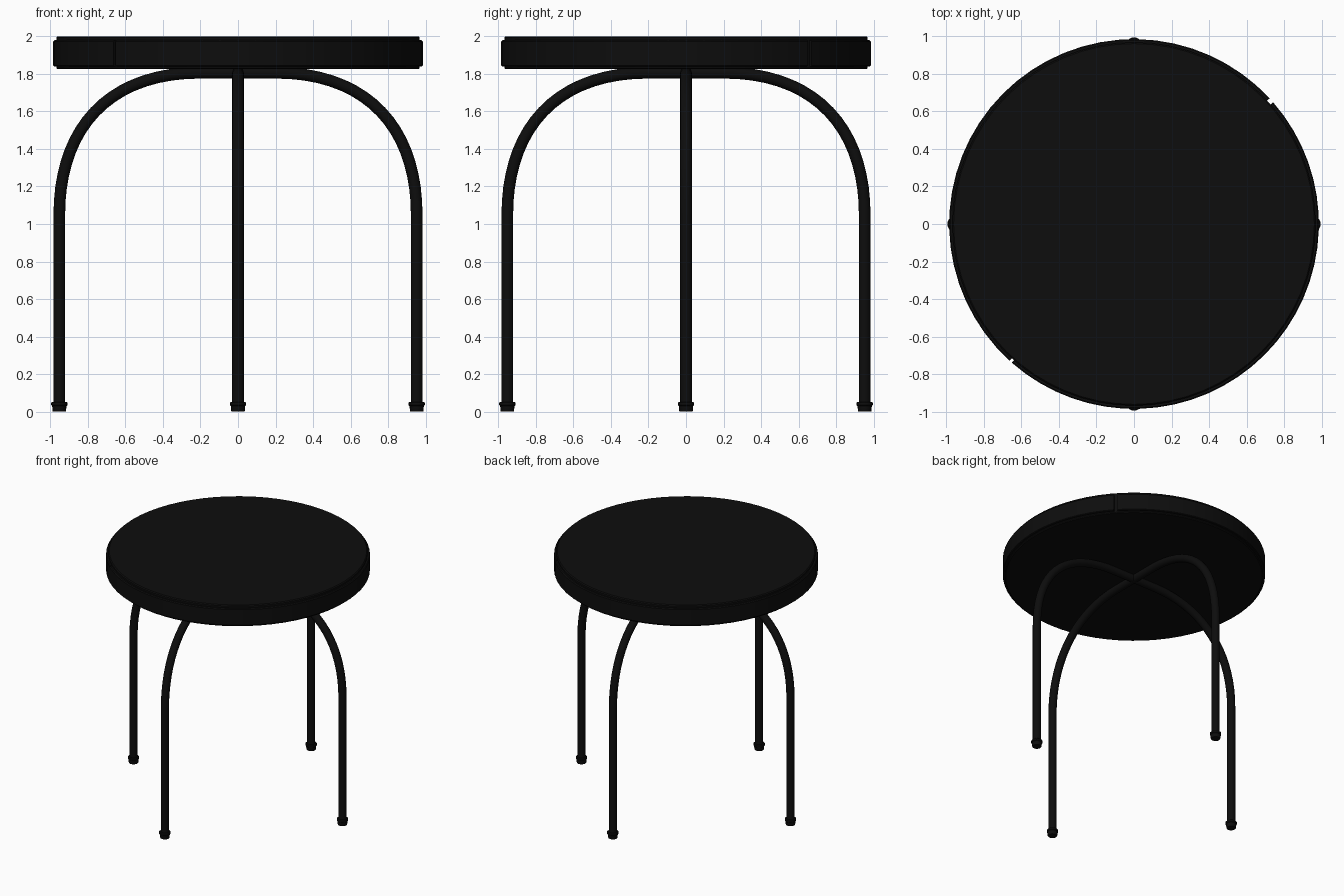
import bpy, bmesh, math
from mathutils import Vector

if "Cube" in bpy.data.objects:
    bpy.data.objects.remove(bpy.data.objects["Cube"])


def material(name, rgb):
    m = bpy.data.materials.new(name)
    m.diffuse_color = (*rgb, 1)
    m.use_nodes = True
    m.node_tree.nodes["Principled BSDF"].inputs["Base Color"].default_value = m.diffuse_color
    return m


black = material("black", (0.004, 0.004, 0.004))


def finish(obj):
    obj.data.materials.append(black)
    bpy.ops.object.select_all(action='DESELECT')
    obj.select_set(True)
    bpy.context.view_layer.objects.active = obj
    bpy.ops.object.shade_smooth_by_angle(angle=math.radians(35))
    return obj


def lathe(name, profile, loc=(0, 0, 0), steps=64, start=0, end=360, closed=False):
    """Revolve an (r, z) profile; a closed profile over a part turn gets end caps."""
    bm = bmesh.new()
    full = end - start >= 360
    rings = []
    for i in range(steps if full else steps + 1):
        a = math.radians(start + (end - start) * i / steps)
        rings.append([bm.verts.new((r * math.cos(a), r * math.sin(a), z)) for r, z in profile])
    n = len(profile)
    for i in range(steps):
        a, b = rings[i], rings[(i + 1) % len(rings)]
        for j in range(n if closed else n - 1):
            k = (j + 1) % n
            bm.faces.new((a[j], b[j], b[k], a[k]))
    if closed:
        bm.faces.new(rings[0])
        bm.faces.new(rings[-1])
    else:
        bm.faces.new([r[0] for r in rings])
        bm.faces.new([r[-1] for r in rings])
    bmesh.ops.recalc_face_normals(bm, faces=bm.faces)
    me = bpy.data.meshes.new(name)
    bm.to_mesh(me)
    bm.free()
    obj = bpy.data.objects.new(name, me)
    obj.location = loc
    bpy.context.collection.objects.link(obj)
    return finish(obj)


# round seat board
lathe("seat", [(0.962, 1.826), (0.968, 1.832), (0.968, 1.993), (0.961, 2.0)])

# edge band in two halves with small seams between them
band = [(0.96, 1.84), (0.98, 1.84), (0.985, 1.845), (0.985, 1.972), (0.979, 1.979), (0.96, 1.979)]
lathe("edge_band_back", band, steps=32, start=42.8, end=227.7, closed=True)
lathe("edge_band_front", band, steps=32, start=228.6, end=401.2, closed=True)

# two bent tube frames crossing under the seat
X, TOP, R = 0.952, 1.806, 0.031
bend = [Vector(p) for p in ((X, 1.05), (X, 1.5), (0.70, TOP), (0.2, TOP))]


def leg_path(steps=18):
    half = [(X, 0.02)]
    for i in range(steps + 1):
        t = i / steps
        p = ((1 - t) ** 3 * bend[0] + 3 * t * (1 - t) ** 2 * bend[1]
             + 3 * t * t * (1 - t) * bend[2] + t ** 3 * bend[3])
        half.append((p.x, p.y))
    return half + [(-x, z) for x, z in reversed(half)]


def tube(name, turn, sides=16):
    pts = [Vector((x, 0, z)) for x, z in leg_path()]
    bm = bmesh.new()
    rings = []
    for i, p in enumerate(pts):
        t = (pts[min(i + 1, len(pts) - 1)] - pts[max(i - 1, 0)]).normalized()
        side = Vector((0, 1, 0))
        up = t.cross(side)
        rings.append([bm.verts.new(p + R * (math.cos(a) * side + math.sin(a) * up))
                      for a in (2 * math.pi * k / sides for k in range(sides))])
    for a, b in zip(rings, rings[1:]):
        for k in range(sides):
            m = (k + 1) % sides
            bm.faces.new((a[k], a[m], b[m], b[k]))
    bm.faces.new(rings[0])
    bm.faces.new(rings[-1])
    bmesh.ops.recalc_face_normals(bm, faces=bm.faces)
    me = bpy.data.meshes.new(name)
    bm.to_mesh(me)
    bm.free()
    obj = bpy.data.objects.new(name, me)
    obj.rotation_euler.z = turn
    bpy.context.collection.objects.link(obj)
    finish(obj)


tube("side_leg_frame", 0)
tube("front_back_leg_frame", math.pi / 2)

# foot caps
foot = [(0.034, 0.0), (0.036, 0.004), (0.038, 0.03), (0.043, 0.035), (0.043, 0.048), (0.038, 0.052)]
for name, x, y in (("right", X, 0), ("left", -X, 0), ("back", 0, X), ("front", 0, -X)):
    lathe(name + "_foot", foot, (x, y, 0), steps=16)
